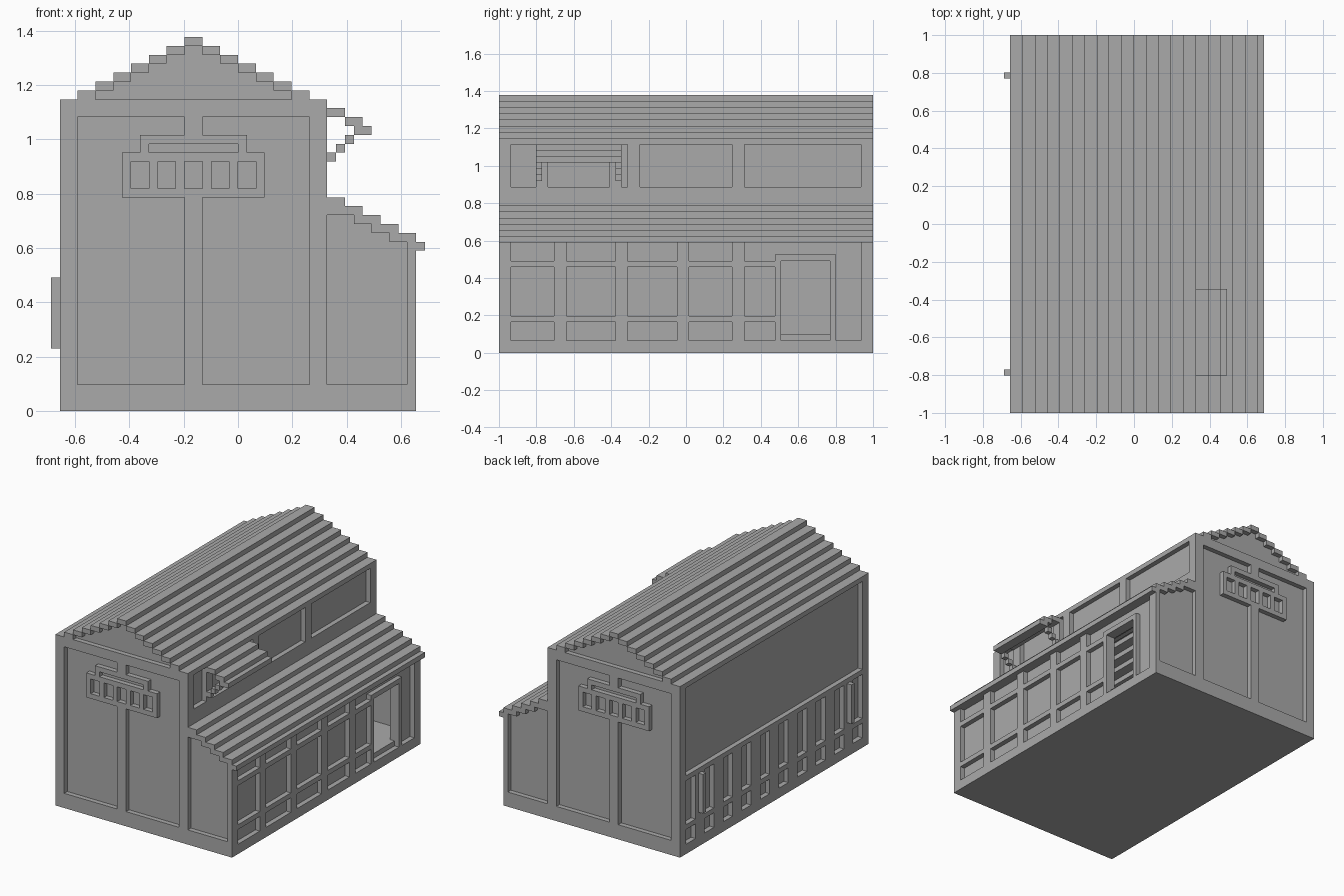
import bpy, bmesh

if "Cube" in bpy.data.objects:
    bpy.data.objects.remove(bpy.data.objects["Cube"])

U = 2 / 61          # one building block
END = 30.5          # half length in blocks

grey = bpy.data.materials.new("plain_grey")
grey.use_nodes = True
COLOUR = (0.4, 0.4, 0.4, 1)
grey.diffuse_color = COLOUR
grey.node_tree.nodes["Principled BSDF"].inputs["Base Color"].default_value = COLOUR


def finish(name, bm):
    bmesh.ops.recalc_face_normals(bm, faces=bm.faces)
    bmesh.ops.scale(bm, vec=(U, U, U), verts=bm.verts)
    mesh = bpy.data.meshes.new(name)
    bm.to_mesh(mesh)
    bm.free()
    mesh.materials.append(grey)
    bpy.context.collection.objects.link(bpy.data.objects.new(name, mesh))


def extrude(bm, faces, offset):
    geom = bmesh.ops.extrude_face_region(bm, geom=faces, use_keep_orig=True)["geom"]
    verts = [g for g in geom if isinstance(g, bmesh.types.BMVert)]
    bmesh.ops.translate(bm, vec=offset, verts=verts)


def prism(name, outline, y0, y1):
    """Extrude an x-z outline along y."""
    bm = bmesh.new()
    face = bm.faces.new([bm.verts.new((x, y0, z)) for x, z in outline])
    extrude(bm, [face], (0, y1 - y0, 0))
    finish(name, bm)


def box(name, x0, x1, y0, y1, z0, z1):
    prism(name, [(x0, z0), (x1, z0), (x1, z1), (x0, z1)], y0, y1)


def fretwork(name, axis, near, far, rect, steps):
    """Upright sheet; each step fills (True) or cuts (False) a rectangle in it."""
    areas = [(True, rect)] + steps
    us = sorted({u for _, r in areas for u in r[:2]})
    zs = sorted({z for _, r in areas for z in r[2:]})
    bm = bmesh.new()
    cells = []
    for a, b in zip(us, us[1:]):
        for c, d in zip(zs, zs[1:]):
            u, z = (a + b) / 2, (c + d) / 2
            solid = False
            for fill, r in areas:
                if r[0] < u < r[1] and r[2] < z < r[3]:
                    solid = fill
            if solid:
                ring = [(a, c), (b, c), (b, d), (a, d)]
                cells.append(bm.faces.new([bm.verts.new(
                    (near, p, q) if axis == "x" else (p, near, q)) for p, q in ring]))
    bmesh.ops.remove_doubles(bm, verts=bm.verts, dist=0.01)
    depth = far - near
    extrude(bm, list(bm.faces), (depth, 0, 0) if axis == "x" else (0, depth, 0))
    bmesh.ops.dissolve_limit(bm, angle_limit=0.01, verts=bm.verts, edges=bm.edges)
    finish(name, bm)


# Floor
box("floor", -19, 19, 1 - END, END - 1, 0, 3)

# End walls: panelled outer layer with a windowed sign, backing and gable
end_steps = [(False, (10, 20, 18, 35)), (False, (10, 19, 3, 18)),
             (False, (-18, -6, 3, 33)), (False, (-4, 8, 3, 33)),
             (True, (-13, 3, 24, 29)), (True, (-11, 1, 29, 31)),
             (False, (-10, 0, 29, 30))]
end_steps += [(False, (x, x + 2, 25, 28)) for x in range(-12, 1, 3)]

gable = [(-18, 35)]
for i in range(7):
    gable += [(-18 + 2 * i, 35 + i), (-16 + 2 * i, 35 + i)]
gable = gable[2:]
gable += [(-10 - x, z) for x, z in reversed(gable)]

annex = [(9, 0), (19, 0)]
for i in range(4):
    annex += [(19 - 2 * i, 19 + i), (17 - 2 * i, 19 + i)]
annex[-1] = (9, 22)

for s, side in ((-1, "front"), (1, "back")):
    y0, y1, y2 = s * END, s * (END - 1), s * (END - 2)
    fretwork(side + "_wall_frame", "y", y0, y1, (-20, 20, 0, 35), end_steps)
    box(side + "_wall_backing", -19, 9, y1, y2, 0, 35)
    prism(side + "_gable", gable, y1, y2)
    prism(side + "_annex_backing", annex, y1, y2)

# Main stepped roof
box("ridge", -6, -4, -END, END, 41, 42)
for i in range(1, 7):
    for x, side in ((-4 + 2 * (i - 1), "left"), (-6 - 2 * i, "right")):
        box(f"{side}_roof_step_{i}", x, x + 2, -END, END, 41 - i, 42 - i)

# Annex stepped roof
for i in range(6):
    start = 10 if i < 2 else 9 + 2 * i
    box(f"annex_roof_step_{i}", start, min(12 + 2 * i, 21), -END, END, 23 - i, 24 - i)

# Annex long wall with panes and doorway
span = (1 - END, END - 1)
steps = []
for a, b in ((-28.5, -21.5), (-19.5, -11.5), (-9.5, -1.5), (0.5, 7.5), (9.5, 14.5)):
    steps += [(False, (a, b, c, d)) for c, d in ((2, 5), (6, 14), (15, 18))]
steps += [(False, (9.5, 28.5, 15, 18)), (False, (24.5, 28.5, 2, 18)),
          (True, (14.5, 24.5, 0, 16)), (False, (15.5, 23.5, 2, 15))]
fretwork("annex_wall_frame", "x", 20, 19, (*span, 0, 18), steps)
fretwork("annex_wall_backing", "x", 19, 18, (*span, 0, 19), [(False, (15.5, 23.5, 3, 15))])

# Upper wall above the annex
steps = [(False, (a, b, 27, 34)) for a, b in
         ((-28.5, -24.5), (-22.5, -12.5), (-10.5, -9.5), (-7.5, 7.5), (9.5, 28.5))]
fretwork("upper_wall_frame", "x", 10, 9, (*span, 23, 35), steps)
box("upper_wall_backing", 8, 9, *span, 23, 35)

# Awning with stepped brackets
for i, (a, b) in enumerate(((10, 12), (12, 14), (13, 15))):
    box(f"awning_step_{i}", a, b, -24.5, -10.5, 33 - i, 34 - i)
for y, side in ((-24.5, "front"), (-11.5, "back")):
    for i in range(3):
        box(f"{side}_bracket_{i}", 10 + i, 11 + i, y, y + 1, 28 + i, 29 + i)

# Plain long wall: large upper panel over two rows of panes
steps = [(False, (-28.5, 28.5, 16, 34))]
for i in range(10):
    a = -28.5 + 6 * i
    steps += [(False, (a, a + 3, c, d)) for c, d in ((2, 5), (6, 15))]
fretwork("long_wall_frame", "x", -20, -19, (*span, 0, 35), steps)
box("long_wall_backing", -19, -18, *span, 0, 35)
for y, side in ((-24.5, "front"), (23.5, "back")):
    box(side + "_wall_post", -21, -20, y, y + 1, 7, 15)
